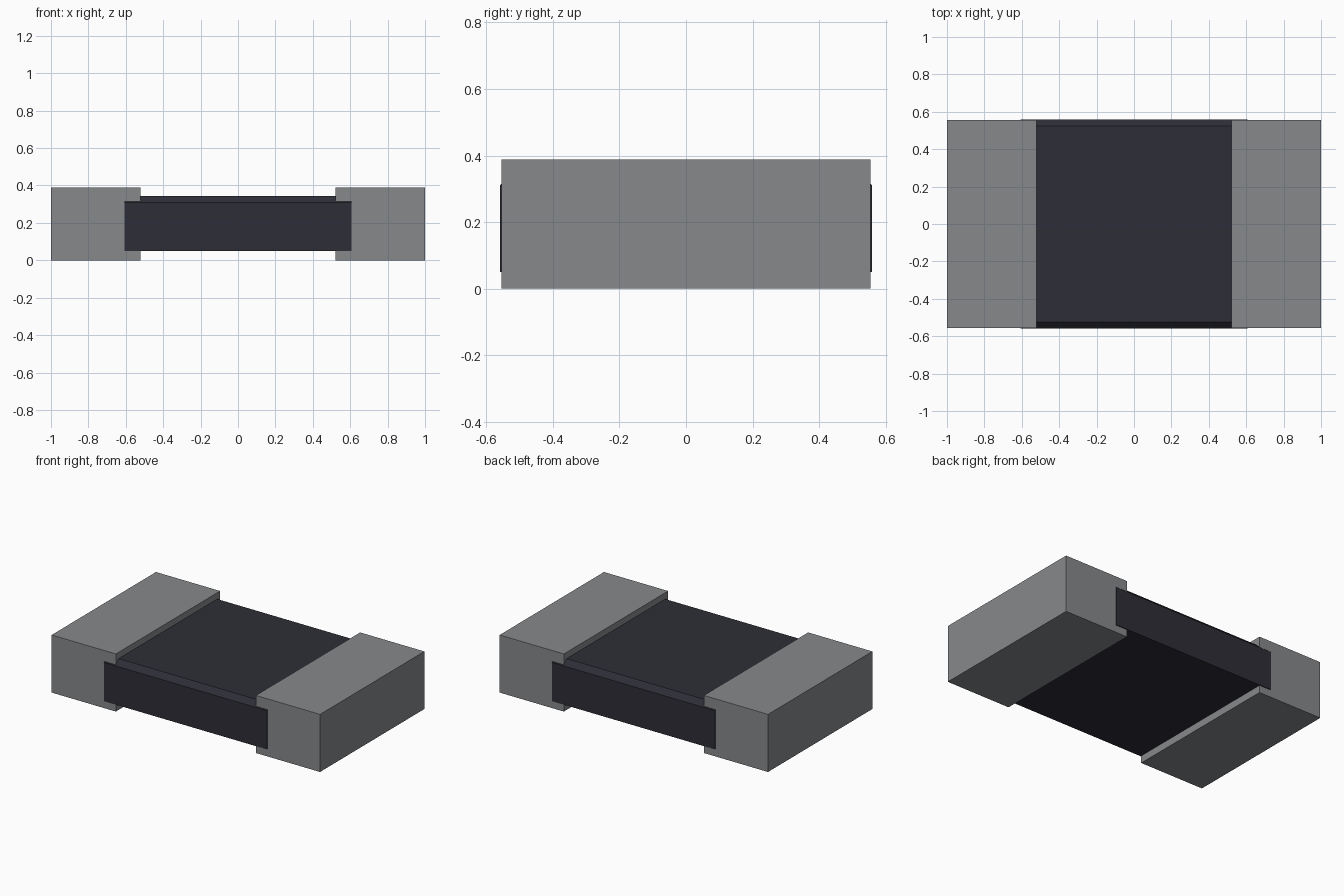
import bpy
import bmesh

cube = bpy.data.objects.get("Cube")
if cube:
    bpy.data.objects.remove(cube, do_unlink=True)


def make_material(name, rgb):
    mat = bpy.data.materials.new(name)
    mat.use_nodes = True
    color = (*rgb, 1)
    mat.diffuse_color = color
    mat.node_tree.nodes["Principled BSDF"].inputs["Base Color"].default_value = color
    return mat


def make_box(name, low, high, mat):
    bm = bmesh.new()
    bmesh.ops.create_cube(bm, size=1)
    for v in bm.verts:
        v.co = [(a + b) / 2 + c * (b - a) for a, b, c in zip(low, high, v.co)]
    mesh = bpy.data.meshes.new(name)
    bm.to_mesh(mesh)
    bm.free()
    mesh.materials.append(mat)
    obj = bpy.data.objects.new(name, mesh)
    bpy.context.collection.objects.link(obj)
    return obj


metal = make_material("grey metal", (0.24, 0.25, 0.257))
ceramic = make_material("dark ceramic", (0.027, 0.027, 0.038))

# Wide end caps
for side, start, end in (("left", 0.522, 1.0), ("right", -1.0, -0.522)):
    make_box(side + "_terminal", (start, -0.555, 0), (end, 0.555, 0.388), metal)

# Body slab with its upper edges chamfered
body = make_box("body", (-0.607, -0.56, 0.049), (0.607, 0.56, 0.345), ceramic)
bm = bmesh.new()
bm.from_mesh(body.data)
top_edges = [e for e in bm.edges
             if all(v.co.z > 0.3 for v in e.verts)
             and abs(e.verts[0].co.y - e.verts[1].co.y) < 0.01]
bmesh.ops.bevel(bm, geom=top_edges, offset=0.035, segments=1, affect='EDGES')
bm.to_mesh(body.data)
bm.free()
